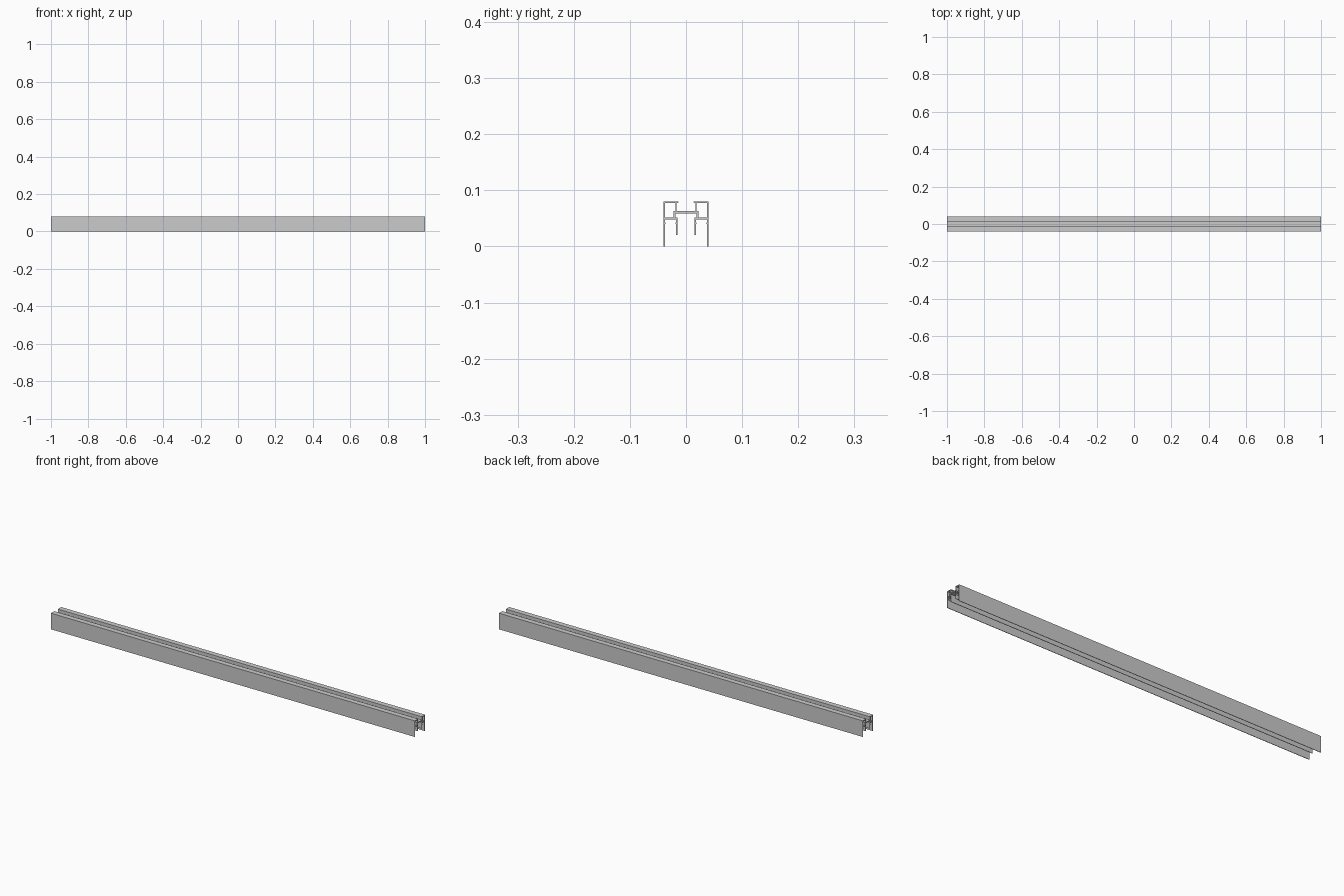
import bpy, math

if "Cube" in bpy.data.objects:
    bpy.data.objects.remove(bpy.data.objects["Cube"])

# Half cross-section (y, z), from web top centre round to web underside centre
half = [
    (.0165, .063), (.0165, .0772), (.0138, .0780), (.0138, .08),   # inner wall, top lip
    (.04, .08), (.04, 0), (.0375, 0),                              # outer wall
    (.0375, .040), (.036, .0405), (.036, .042), (.0375, .0425),    # outer clip nub
    (.0375, .0482), (.0175, .0482),                                # shelf underside
    (.0175, .0425), (.019, .042), (.019, .0405), (.0175, .040),    # leg clip nub
    (.0175, .02), (.0150, .02), (.0150, .0512),                    # inner leg
    (.0190, .0512), (.0190, .0585),                                # lower wall to web
]
# Closed hollow chamber beside the web
chamber = [(.0375, .0772), (.019, .0772), (.019, .063),
           (.022, .063), (.022, .0512), (.0375, .0512)]


def mirror(points):
    return [(-y, z) for y, z in reversed(points)]


def add_outline(curve, points):
    spline = curve.splines.new('POLY')
    spline.points.add(len(points) - 1)
    for p, (y, z) in zip(spline.points, points):
        p.co = (y, z, 0, 1)
    spline.use_cyclic_u = True


# Extrude the filled section 2 units along x
curve = bpy.data.curves.new("rail_section", 'CURVE')
curve.dimensions = '2D'
curve.fill_mode = 'BOTH'
curve.extrude = 1.0
for outline in (half + mirror(half), chamber, mirror(chamber)):
    add_outline(curve, outline)

rail = bpy.data.objects.new("extruded_rail", curve)
rail.rotation_euler = (math.pi / 2, 0, math.pi / 2)
bpy.context.collection.objects.link(rail)

# Convert to a flat-shaded mesh
bpy.context.view_layer.objects.active = rail
rail.select_set(True)
bpy.ops.object.convert(target='MESH')
bpy.ops.object.transform_apply(location=False, rotation=True, scale=False)
bpy.ops.object.shade_flat()
